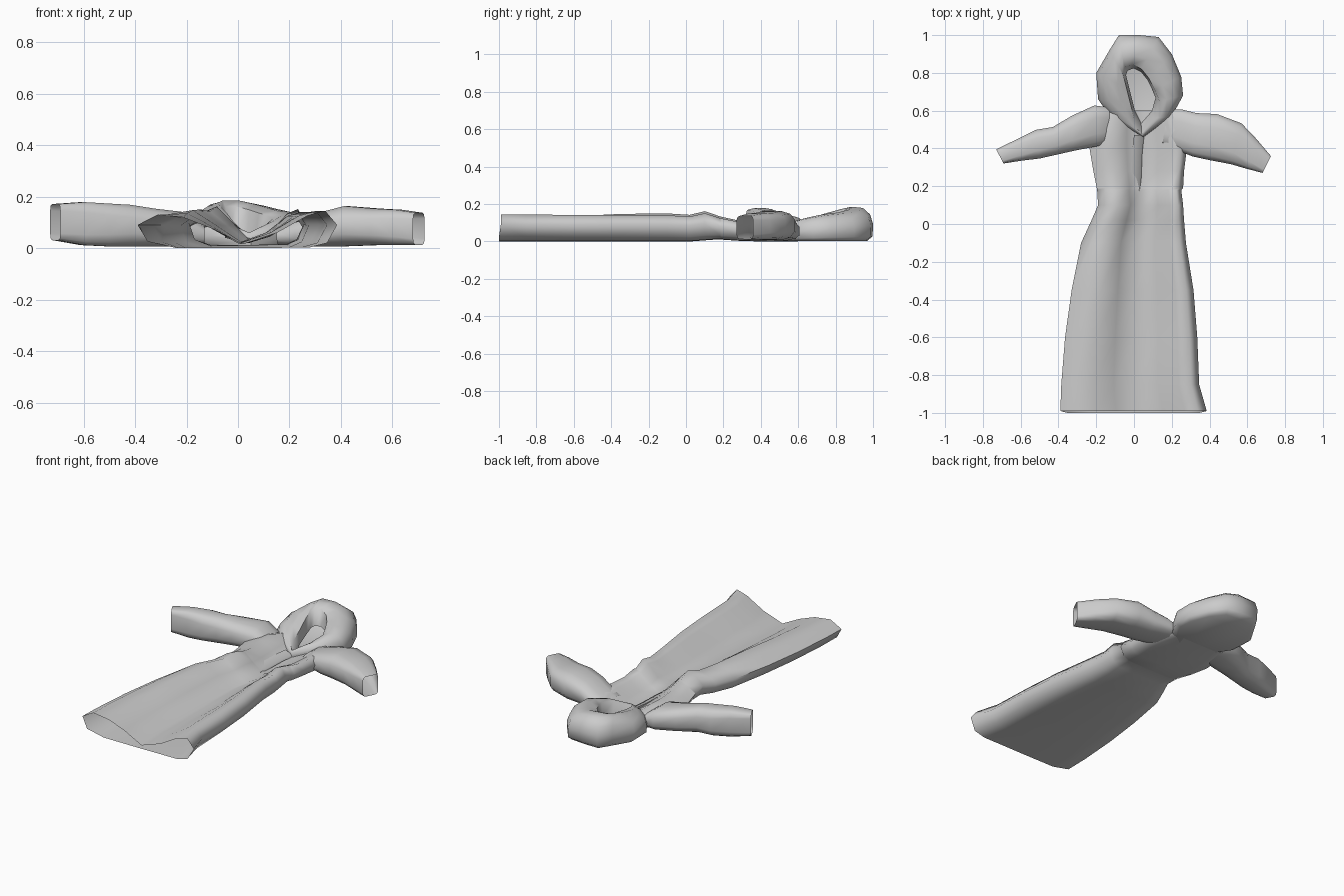
import bpy, bmesh, math


def loft(name, rings, cap_end=False, angle=60):
    """Skin a list of equal-length closed rings into one cloth surface."""
    bm = bmesh.new()
    vs = [[bm.verts.new(p) for p in r] for r in rings]
    n = len(rings[0])
    for a, b in zip(vs, vs[1:]):
        for i in range(n):
            j = (i + 1) % n
            bm.faces.new((a[i], a[j], b[j], b[i]))
    if cap_end:
        bm.faces.new(vs[-1])
    bmesh.ops.recalc_face_normals(bm, faces=bm.faces)
    me = bpy.data.meshes.new(name)
    bm.to_mesh(me)
    bm.free()
    ob = bpy.data.objects.new(name, me)
    bpy.context.collection.objects.link(ob)
    bpy.ops.object.select_all(action='DESELECT')
    ob.select_set(True)
    bpy.context.view_layer.objects.active = ob
    bpy.ops.object.shade_smooth_by_angle(angle=math.radians(angle))
    return ob


def lerp(a, b, t):
    return a + (b - a) * t


# robe body: folded cross-section (u across, height at hem, height at waist)
# swept along y, hem left open
section = [(0, .09, .09), (.1, .13, .125), (.24, .115, .15), (.38, .075, .09),
           (.53, .015, .025), (.7, .06, .06), (.85, .125, .125), (.94, .145, .14),
           (1, .09, .09), (.95, .02, .025), (.86, .002, .003), (.5, 0, 0),
           (.2, 0, 0), (.05, .025, .025)]
TOP = 9  # section points belonging to the upper cloth
# y, left x, right x, height scale, lift of the underside
stations = [(-.99, -.39, .385, 1, 0), (-.85, -.385, .345, 1, 0), (-.6, -.365, .335, 1, 0),
            (-.35, -.33, .315, 1, 0), (-.1, -.28, .275, 1, 0), (.02, -.225, .265, .95, 0),
            (.1, -.19, .26, 1.08, .006), (.18, -.195, .25, .9, .012), (.19, -.197, .26, .88, .01),
            (.28, -.215, .265, .75, .004), (.4, -.235, .28, .75, 0), (.5, -.22, .26, .75, 0),
            (.6, -.18, .22, .6, 0)]
loft("robe_body", [[(lerp(l, r, u), y - (.01 if y < -.9 and i >= TOP else 0),
                     lerp(h0, h1, min(1, (y + 1) / .7)) * s + (lift if i >= TOP else 0))
                    for i, (u, h0, h1) in enumerate(section)]
                   for y, l, r, s, lift in stations], angle=80)


# sleeves: soft boxy tubes given by upper edge, lower edge and height range
def sleeve(name, data, n=12):
    rings = []
    for tx, ty, bx, by, lo, hi, power in data:
        ring = []
        for i in range(n):
            a = 2 * math.pi * (i + .5) / n
            c, s = (math.copysign(abs(v) ** power, v) for v in (math.cos(a), math.sin(a)))
            t, k = .5 + .5 * c, .5 + .5 * s
            ring.append((lerp(bx, tx, t), lerp(by, ty, t), lerp(lo, hi, k)))
        rings.append(ring)
    loft(name, rings)


sleeve("left_sleeve", [(-.13, .62, -.13, .43, .01, .09, .7), (-.21, .63, -.19, .41, .005, .14, .7),
                       (-.33, .575, -.32, .385, .005, .155, .7), (-.43, .515, -.41, .365, .005, .17, .7),
                       (-.52, .5, -.50, .345, .005, .175, .6), (-.62, .45, -.59, .335, .01, .18, .5),
                       (-.73, .395, -.69, .32, .03, .172, .35)])
sleeve("right_sleeve", [(.18, .61, .15, .42, .01, .08, .7), (.25, .61, .22, .39, .005, .11, .7),
                        (.33, .59, .31, .355, .005, .14, .7), (.44, .585, .40, .335, .005, .165, .7),
                        (.57, .535, .51, .315, .01, .155, .6), (.65, .45, .60, .29, .01, .15, .5),
                        (.725, .36, .68, .27, .012, .138, .35)])

# hood: outline x, y, face-opening x, y, crest height
hood = [(-.08, 1, -.05, .83, .185), (.03, 1, -.01, .845, .185), (.13, .99, .04, .82, .17),
        (.2, .9, .08, .77, .155), (.25, .78, .11, .71, .145), (.26, .68, .135, .65, .13),
        (.2, .57, .11, .56, .105), (.05, .46, .04, .48, .06), (-.12, .56, 0, .56, .095),
        (-.19, .66, -.02, .64, .12), (-.2, .8, -.04, .72, .15), (-.13, .92, -.06, .8, .175)]


def hood_ring(t, zf):
    return [(lerp(rx, ox, t), lerp(ry, oy, t), z * zf) for ox, oy, rx, ry, z in hood]


def shrink(ring, s, zf):
    return [(lerp(.03, x, s), lerp(.74, y, s), z * zf) for x, y, z in ring]


loft("hood", [shrink(hood_ring(0, 1), .8, .35),
              hood_ring(0, .88), hood_ring(.3, 1), hood_ring(.65, .97),
              hood_ring(.9, .78), hood_ring(1, .5),
              shrink(hood_ring(1, .5), .99, .3), shrink(hood_ring(1, .5), .88, .03)],
     cap_end=True)

# overlapping edge of the front closure, a thin strip along the valley
edge = [(.05, .47), (.04, .38), (.035, .25), (.025, .12), (.0, -.05)]
loft("front_closure_edge", [[(x - .05, y, .055), (x, y, .036), (x + .004, y, .026),
                             (x - .05, y, .04)] for x, y in edge])
